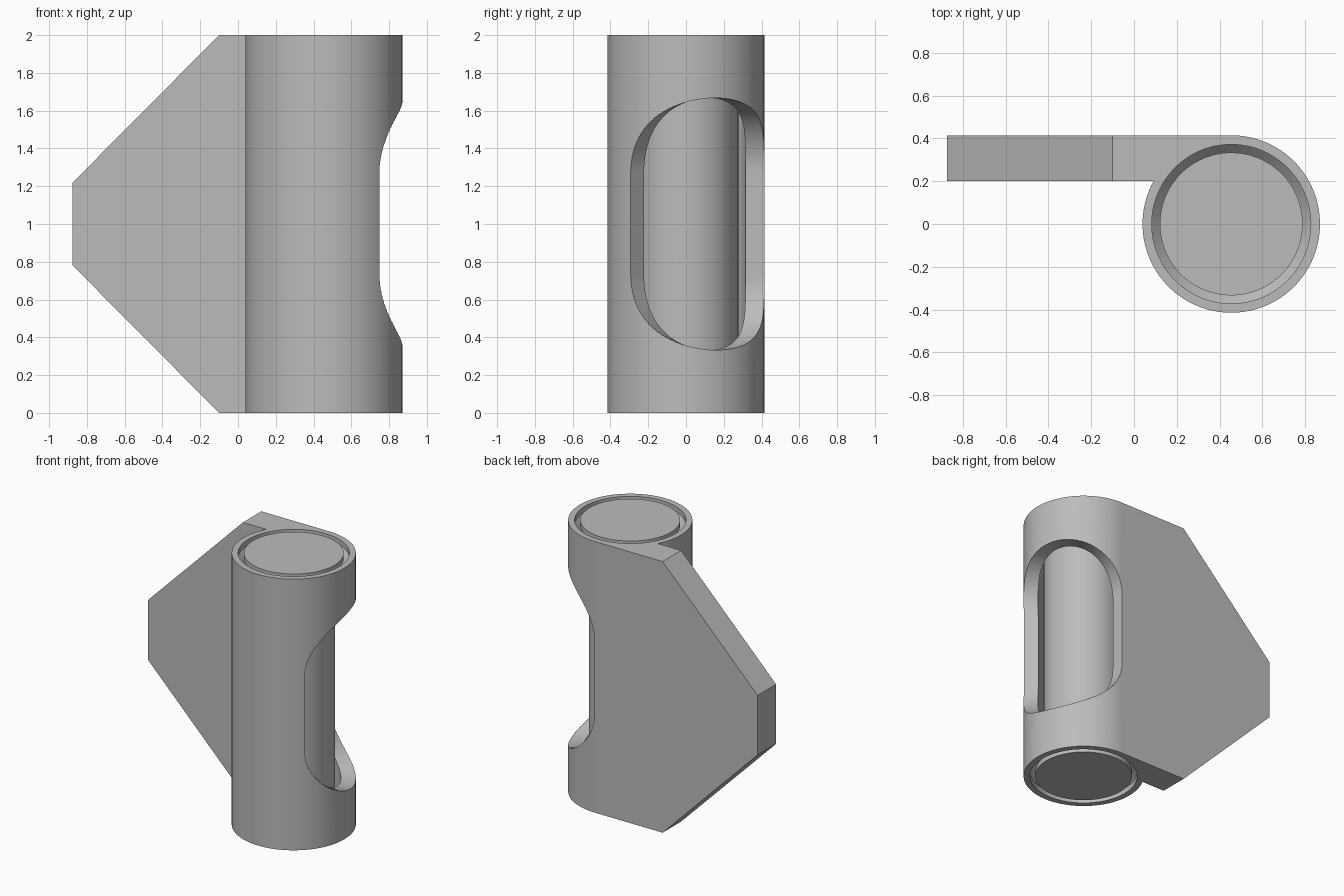
import bpy, bmesh, math
from mathutils import Vector

if "Cube" in bpy.data.objects:
    bpy.data.objects.remove(bpy.data.objects["Cube"])

AXIS_X, HEIGHT, R_OUT = 0.455, 2.0, 0.415
R_BORE, R_MOUTH, GAP = 0.315, 0.372, 0.038
SEGMENTS = 96

grey = bpy.data.materials.new("plain_grey")
grey.use_nodes = True
grey.diffuse_color = (0.5, 0.5, 0.5, 1)
grey.node_tree.nodes["Principled BSDF"].inputs["Base Color"].default_value = (0.5, 0.5, 0.5, 1)


def polar(radius, angle, z):
    return (AXIS_X + radius * math.cos(angle), radius * math.sin(angle), z)


def make_object(name, bm):
    bmesh.ops.recalc_face_normals(bm, faces=bm.faces[:])
    mesh = bpy.data.meshes.new(name)
    bm.to_mesh(mesh)
    bm.free()
    obj = bpy.data.objects.new(name, mesh)
    bpy.context.collection.objects.link(obj)
    mesh.materials.append(grey)
    return obj


def skin(bm, rings):
    """Join closed rings of vertices with quads."""
    for a, b in zip(rings, rings[1:]):
        for i in range(len(a)):
            j = (i + 1) % len(a)
            bm.faces.new((a[i], a[j], b[j], b[i]))


def turned(name, shrink, overshoot):
    """Solid of revolution with flared ends, used for the bore and the pin."""
    half = [(-overshoot, R_MOUTH), (0.04, R_MOUTH), (0.1, R_BORE)]
    profile = half + [(HEIGHT - z, r) for z, r in reversed(half)]
    bm = bmesh.new()
    rings = [[bm.verts.new(polar(r - shrink, math.tau * i / SEGMENTS, z))
              for i in range(SEGMENTS)] for z, r in profile]
    skin(bm, rings)
    bm.faces.new(rings[0])
    bm.faces.new(rings[-1])
    return make_object(name, bm)


def window_cutter():
    """Radial wedge with elliptical ends, centred on the side opening."""
    bm = bmesh.new()
    columns = []
    steps = 48
    for i in range(steps + 1):
        t = math.pi * i / steps
        angle = math.radians(22.5 - 67.4 * math.cos(t))
        h = 0.27 + 0.397 * math.sin(t)
        columns.append([bm.verts.new(polar(r, angle, HEIGHT / 2 + s * h))
                        for r, s in ((0.29, -1), (0.6, -1), (0.6, 1), (0.29, 1))])
    skin(bm, columns)
    bm.faces.new(columns[0])
    bm.faces.new(columns[-1])
    return make_object("window_cutter", bm)


# Sleeve and tangent plate: one outline, extruded upward
bm = bmesh.new()
start, end = math.pi / 2, -math.pi - math.asin(0.2 / R_OUT)
end = -math.pi - math.asin(0.2 / R_OUT)
outline = [polar(R_OUT, start + (end - start) * i / SEGMENTS, 0) for i in range(SEGMENTS + 1)]
outline += [(-0.875, 0.2, 0), (-0.875, R_OUT, 0)]
base = bm.faces.new([bm.verts.new(p) for p in outline])
top = bmesh.ops.extrude_face_region(bm, geom=[base])["geom"]
bmesh.ops.translate(bm, vec=(0, 0, HEIGHT),
                    verts=[v for v in top if isinstance(v, bmesh.types.BMVert)])

# Slanted upper and lower plate corners
for z, sign in ((HEIGHT, 1), (0, -1)):
    geom = bm.verts[:] + bm.edges[:] + bm.faces[:]
    cut = bmesh.ops.bisect_plane(bm, geom=geom, plane_co=(-0.1, 0.3, z),
                                 plane_no=Vector((-0.78, 0, sign * 0.775)), clear_outer=True)
    edges = [e for e in cut["geom_cut"] if isinstance(e, bmesh.types.BMEdge)]
    bmesh.ops.holes_fill(bm, edges=edges, sides=0)
sleeve = make_object("sleeve_with_plate", bm)

# Flared bore and side window
for cutter in (turned("bore_cutter", 0, 0.1), window_cutter()):
    cutter.hide_render = True
    mod = sleeve.modifiers.new(cutter.name, "BOOLEAN")
    mod.operation, mod.solver, mod.object = "DIFFERENCE", "EXACT", cutter
    bpy.context.view_layer.objects.active = sleeve
    bpy.ops.object.modifier_apply(modifier=mod.name)
    bpy.data.objects.remove(cutter)

# Captive pin, slightly smaller than the bore
pin = turned("captive_pin", GAP, 0)

# Smooth round walls, crisp edges
for obj in (sleeve, pin):
    bpy.ops.object.select_all(action="DESELECT")
    obj.select_set(True)
    bpy.context.view_layer.objects.active = obj
    bpy.ops.object.shade_smooth_by_angle(angle=math.radians(30))
